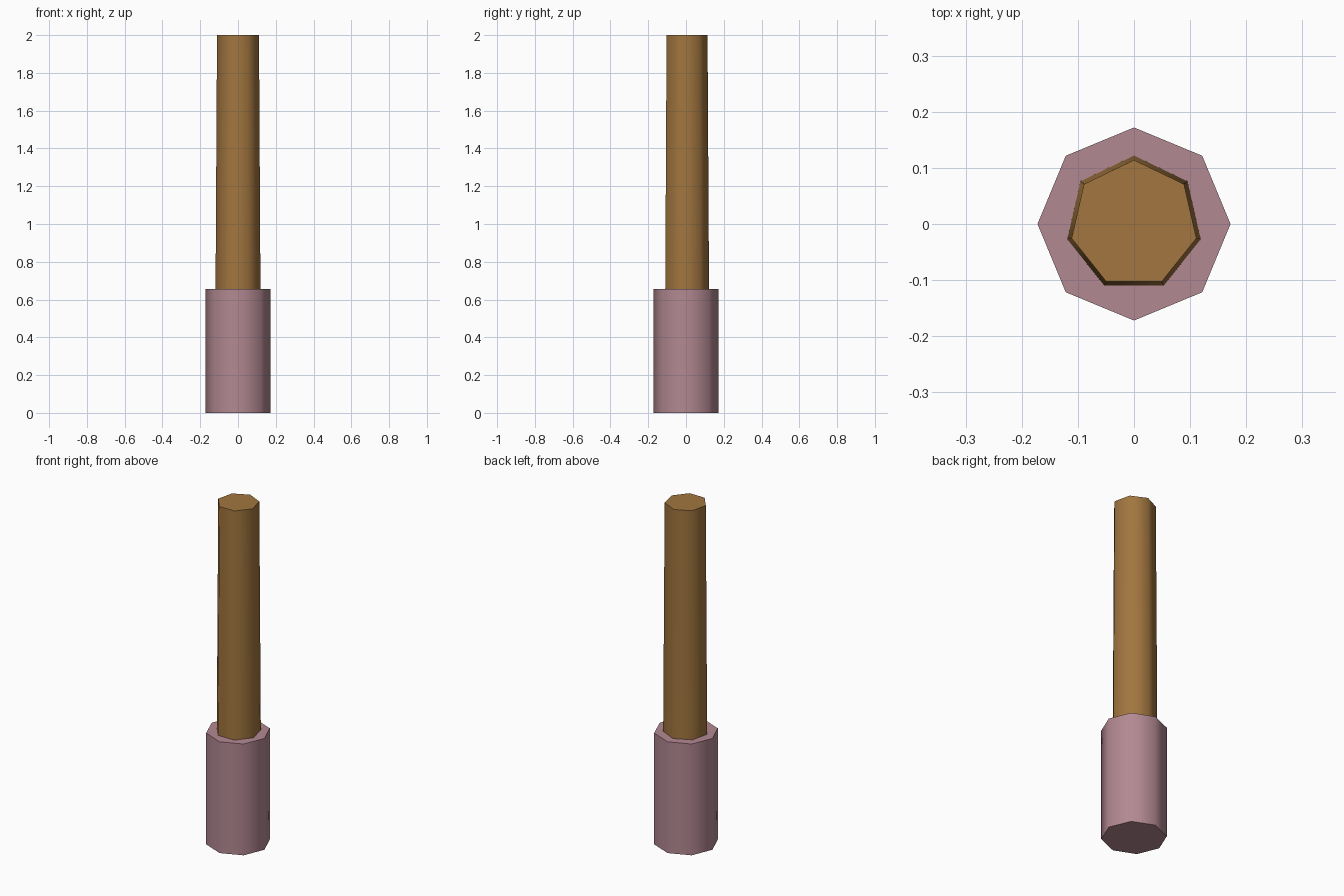
import bpy, math

if "Cube" in bpy.data.objects:
    bpy.data.objects.remove(bpy.data.objects["Cube"])


def tapered_prism(name, sides, r_bottom, r_top, z0, z1, color):
    # first vertex of the cone primitive points along +y
    bpy.ops.mesh.primitive_cone_add(vertices=sides, radius1=r_bottom, radius2=r_top,
                                    depth=z1 - z0, location=(0, 0, (z0 + z1) / 2))
    obj = bpy.context.object
    obj.name = name
    bpy.ops.object.shade_smooth_by_angle(angle=math.radians(60))
    mat = bpy.data.materials.new(name + "_color")
    mat.diffuse_color = (*color, 1)
    mat.use_nodes = True
    mat.node_tree.nodes["Principled BSDF"].inputs["Base Color"].default_value = mat.diffuse_color
    obj.data.materials.append(mat)
    return obj


# Octagonal grip
tapered_prism("grip", 8, 0.172, 0.172, 0.0, 0.655, (0.45, 0.25, 0.29))
# Seven-sided, slightly tapered shaft rising out of the grip
tapered_prism("shaft", 7, 0.122, 0.114, 0.645, 2.0, (0.36, 0.18, 0.05))
